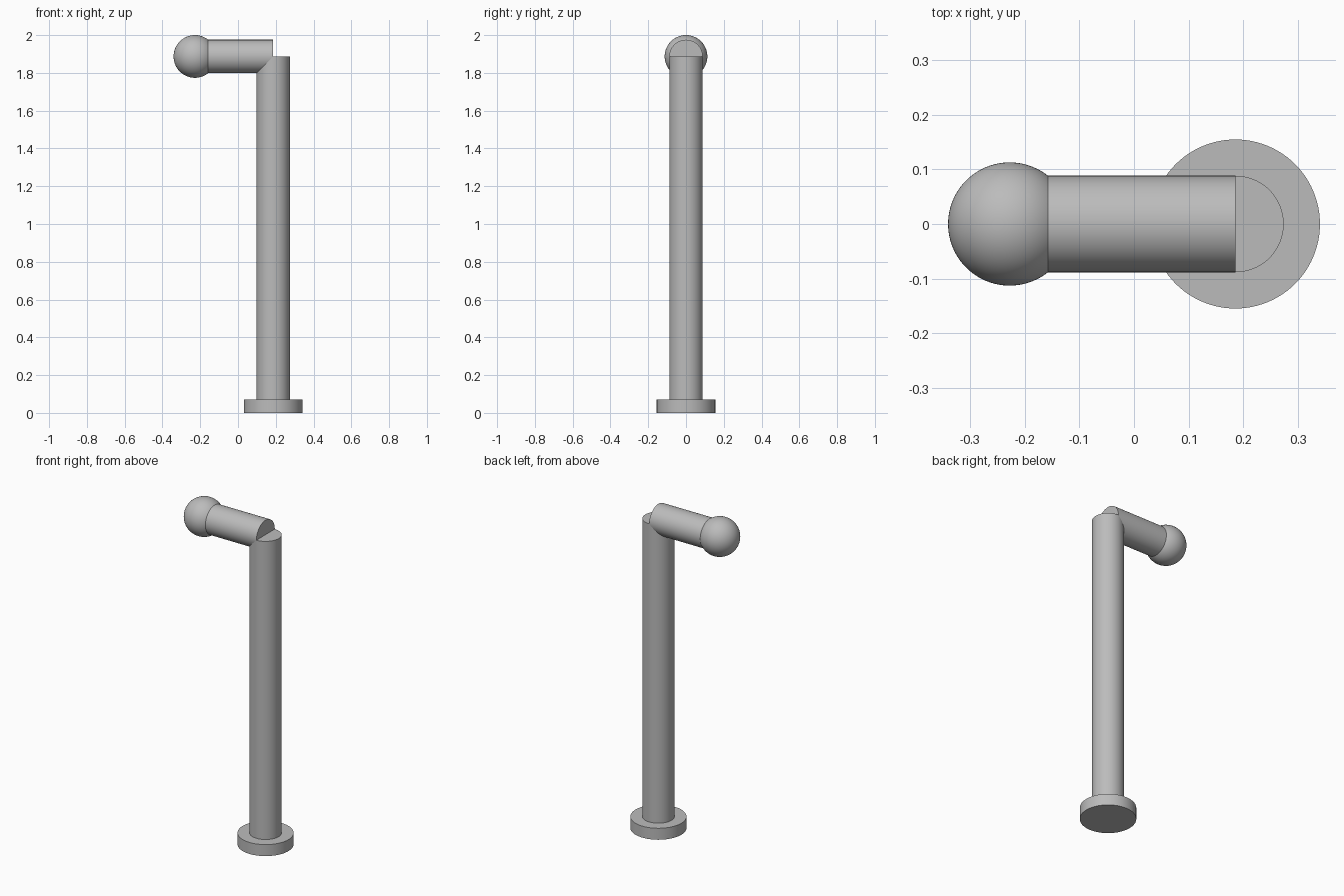
import bpy
import math

cube = bpy.data.objects.get("Cube")
if cube:
    bpy.data.objects.remove(cube, do_unlink=True)

grey = bpy.data.materials.new("plain grey")
grey.use_nodes = True
colour = (0.5, 0.5, 0.5, 1)
grey.diffuse_color = colour
grey.node_tree.nodes["Principled BSDF"].inputs["Base Color"].default_value = colour

POST_X, BALL_X, ARM_Z = 0.186, -0.228, 1.887
PIPE_R, BASE_R, BASE_H, BALL_R = 0.0885, 0.155, 0.07, 0.113


def finish(name):
    obj = bpy.context.object
    obj.name = name
    obj.data.materials.append(grey)
    bpy.ops.object.shade_smooth_by_angle(angle=math.radians(30))


def cylinder(name, radius, length, centre, tilt=0):
    bpy.ops.mesh.primitive_cylinder_add(vertices=96, radius=radius, depth=length,
                                        location=centre, rotation=(0, tilt, 0))
    finish(name)


# Round foot and upright post
cylinder("base", BASE_R, BASE_H, (POST_X, 0, BASE_H / 2))
cylinder("post", PIPE_R, ARM_Z, (POST_X, 0, ARM_Z / 2))

# Horizontal arm, ending on the post axis and inside the ball
cylinder("arm", PIPE_R, POST_X - BALL_X, ((POST_X + BALL_X) / 2, 0, ARM_Z), math.pi / 2)

# Ball at the free end
bpy.ops.mesh.primitive_uv_sphere_add(segments=96, ring_count=48, radius=BALL_R,
                                     location=(BALL_X, 0, ARM_Z))
finish("ball")
